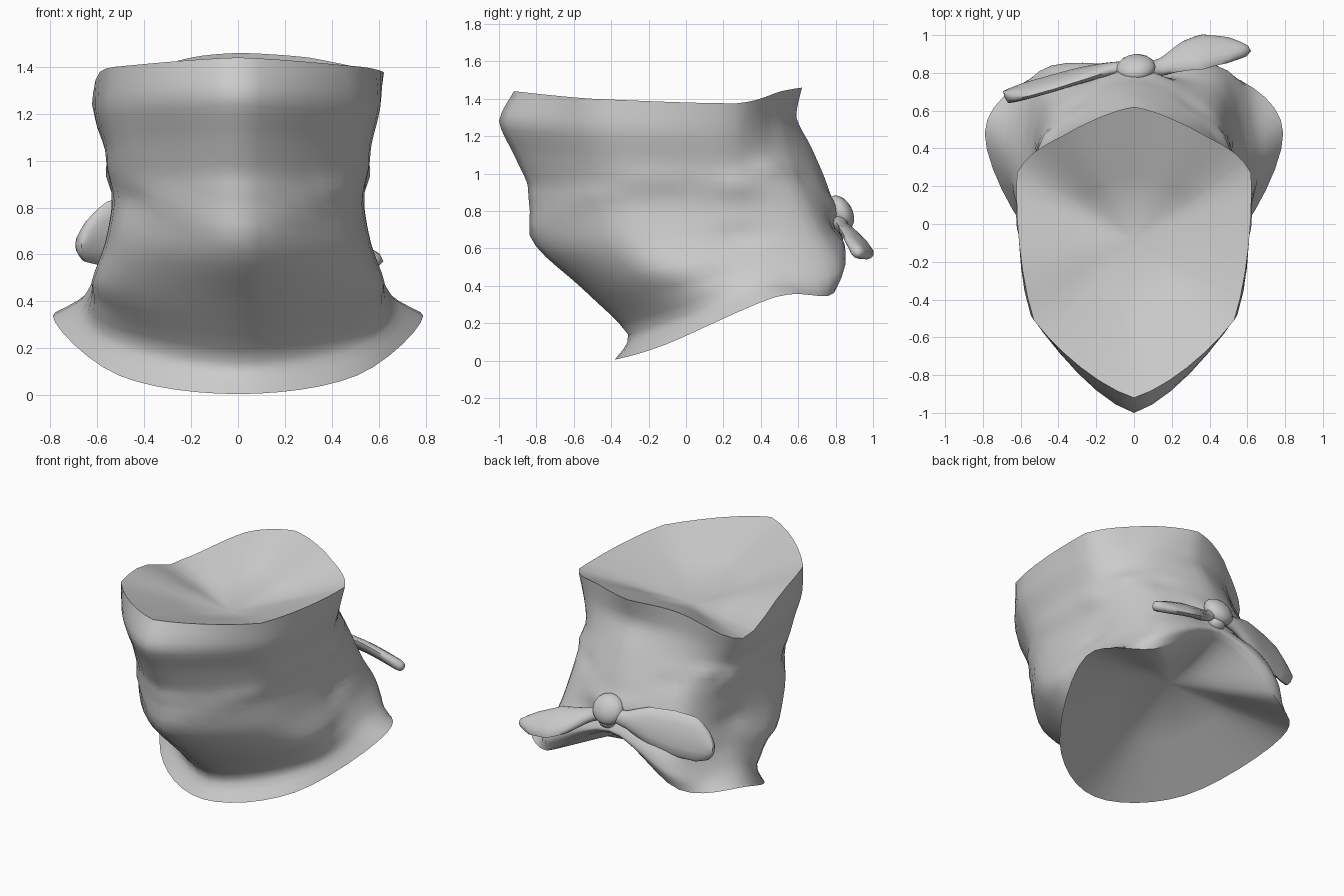
import bpy, bmesh, math
from mathutils import Vector
from mathutils.geometry import intersect_point_line

if "Cube" in bpy.data.objects:
    bpy.data.objects.remove(bpy.data.objects["Cube"])


def finish(bm, name, angle=40):
    bmesh.ops.recalc_face_normals(bm, faces=bm.faces)
    me = bpy.data.meshes.new(name)
    bm.to_mesh(me)
    bm.free()
    ob = bpy.data.objects.new(name, me)
    bpy.context.collection.objects.link(ob)
    bpy.ops.object.select_all(action='DESELECT')
    ob.select_set(True)
    bpy.context.view_layer.objects.active = ob
    bpy.ops.object.shade_smooth_by_angle(angle=math.radians(angle))
    return ob


def spline(p0, p1, p2, p3, t, soft):
    # Catmull-Rom blended with a straight segment to keep cloth corners crisp
    c = 0.5 * (2*p1 + (p2-p0)*t + (2*p0-5*p1+4*p2-p3)*t*t + (3*p1-p0-3*p2+p3)*t**3)
    return p1.lerp(p2, t).lerp(c, soft)


# Cloth rings, top to bottom: front(y,z) cheek(x,y,z) side(x,y,z) back corner(x,y,z) back(y,z)
RINGS = [
    (-.92, 1.44, .53, -.51, 1.40, .62, .27, 1.375, .30, .51, 1.44, .62, 1.46),
    (-1.0, 1.28, .55, -.47, 1.24, .59, .25, 1.22, .32, .50, 1.28, .59, 1.30),
    (-.92, 1.10, .52, -.43, 1.08, .555, .23, 1.06, .36, .53, 1.11, .67, 1.14),
    (-.85, .95, .50, -.40, .94, .54, .22, .93, .41, .58, .96, .74, .98),
    (-.84, .85, .48, -.40, .82, .535, .22, .80, .43, .64, .82, .78, .86),
    (-.80, .61, .51, -.34, .63, .56, .22, .66, .45, .71, .67, .81, .74),
    (-.56, .39, .57, -.17, .44, .60, .29, .52, .47, .79, .54, .83, .69),
    (-.31, .14, .53, .00, .25, .665, .38, .41, .50, .81, .44, .84, .65),
    (-.38, .005, .51, -.11, .085, .79, .48, .34, .50, .79, .36, .80, .62),
]
SOFT = [.6, .7, .7, .8, .8, .8, .9, 1, 1]  # roundness of each ring

# Cloth folds: start, end, radius, height (radial push)
FOLDS = [
    ((.50, -.25, .98), (.45, .45, 1.02), .05, .025),
    ((.50, -.10, .88), (.30, .68, .98), .05, -.02),
    ((.54, .25, .94), (.05, .80, .80), .06, .03),
    ((.58, .25, .66), (.10, .86, .72), .06, -.025),
    ((.62, .05, .42), (.70, .40, .55), .08, .015),
    ((.45, -.45, .90), (0, -.84, .68), .05, .02),
    ((.55, -.25, .32), (.66, .25, .48), .06, -.025),
]


def fold(p):
    q = Vector((abs(p.x), p.y, p.z))
    push = 0
    for a, b, r, h in FOLDS:
        a, b = Vector(a), Vector(b)
        _, t = intersect_point_line(q, a, b)
        d = (q - a.lerp(b, min(1, max(0, t)))).length
        push += h * math.exp(-(d / r) ** 2)
    # pinch on one cheek only
    push -= .04 * math.exp(-((p - Vector((-.46, -.45, .84))).length / .09) ** 2)
    return p + Vector((p.x, p.y - .05, 0)).normalized() * push


def sag(p):
    # the rim droops on one side only
    d = math.hypot(p.x + .60, p.y - .24)
    drop = .15 * math.exp(-(d / .3) ** 2) * max(0, (p.z - 1.0) / .38)
    return p - Vector((0, 0, drop))


def ring_points(r, soft, n=6):
    half = [Vector(r[2:5]), Vector(r[5:8]), Vector(r[8:11])]
    mirror = [Vector((-v.x, v.y, v.z)) for v in reversed(half)]
    c = [Vector((0, r[0], r[1]))] + half + [Vector((0, r[11], r[12]))] + mirror
    k = len(c)
    return [spline(c[i-1], c[i], c[(i+1) % k], c[(i+2) % k], j/n, soft)
            for i in range(k) for j in range(n)]


def skin(bm, rows):
    vs = [[bm.verts.new(p) for p in row] for row in rows]
    n = len(rows[0])
    for a, b in zip(vs, vs[1:]):
        for i in range(n):
            bm.faces.new((a[i], a[(i+1) % n], b[(i+1) % n], b[i]))
    return vs


def fan(bm, ring, centre):
    c = bm.verts.new(centre)
    for i, v in enumerate(ring):
        bm.faces.new((v, ring[(i+1) % len(ring)], c))


# Wrapped cloth body with sunken top and bottom
ctrl = [ring_points(r, s) for r, s in zip(RINGS, SOFT)]
last = len(ctrl) - 1
rows = []
for i in range(last):
    for j in range(4):
        rows.append([spline(ctrl[max(i-1, 0)][k], ctrl[i][k], ctrl[i+1][k],
                            ctrl[min(i+2, last)][k], j/4, .7) for k in range(len(ctrl[0]))])
rows.append(ctrl[-1])
rows = [rows[0]] + [[fold(p) for p in row] for row in rows[1:-1]] + [rows[-1]]
rows = [[sag(p) for p in row] for row in rows]
top_c, low_c = Vector((0, -.08, 1.17)), Vector((0, .34, .50))
top_in = [p.lerp(top_c, .5) for p in rows[0]]
low_in = [p.lerp(low_c, .5) for p in rows[-1]]
bm = bmesh.new()
vs = skin(bm, [top_in] + rows + [low_in])
fan(bm, vs[0], top_c)
fan(bm, vs[-1], low_c)
finish(bm, "cloth_wrap", 62)


# Leaf-shaped tied ends: stations of (centre, half width), width direction, half thickness
def tail(name, stations, wide, thick):
    wide = Vector(wide).normalized()
    pts = [Vector(s[0]) for s in stations]
    rows = []
    m = len(pts) - 1
    for i in range(m):
        for j in range(4):
            t = j / 4
            p = spline(pts[max(i-1, 0)], pts[i], pts[i+1], pts[min(i+2, m)], t, 1)
            w = stations[i][1] * (1-t) + stations[i+1][1] * t
            side = (pts[i+1] - pts[i]).cross(wide).normalized()
            rows.append([p + wide * w * math.cos(a) + side * min(thick, w) * math.sin(a)
                         for a in (k * math.tau / 12 for k in range(12))])
    bm = bmesh.new()
    vs = skin(bm, rows)
    fan(bm, vs[0], pts[0])
    fan(bm, vs[-1], pts[-1])
    finish(bm, name, 60)


tail("tied_end_left", [((0, .83, .76), .03), ((-.13, .82, .75), .06), ((-.27, .79, .735), .12),
                       ((-.43, .745, .71), .145), ((-.57, .705, .69), .14), ((-.65, .68, .66), .09),
                       ((-.685, .67, .64), .02)], (.1, -.2, 1), .035)
tail("tied_end_right", [((.02, .83, .76), .03), ((.13, .83, .72), .05), ((.25, .885, .67), .10),
                        ((.36, .91, .64), .12), ((.50, .92, .60), .085), ((.62, .915, .57), .01)],
     (0, .75, -.6), .035)


# Knot
def blob(name, loc, size, tilt):
    bpy.ops.mesh.primitive_uv_sphere_add(segments=16, ring_count=10, radius=1,
                                         location=loc, rotation=(tilt, 0, .1))
    ob = bpy.context.object
    ob.name = name
    ob.scale = size
    bpy.ops.object.shade_smooth()


blob("knot", (.01, .825, .79), (.105, .065, .10), .5)
blob("knot_lower_fold", (.02, .82, .71), (.06, .05, .05), 0)
